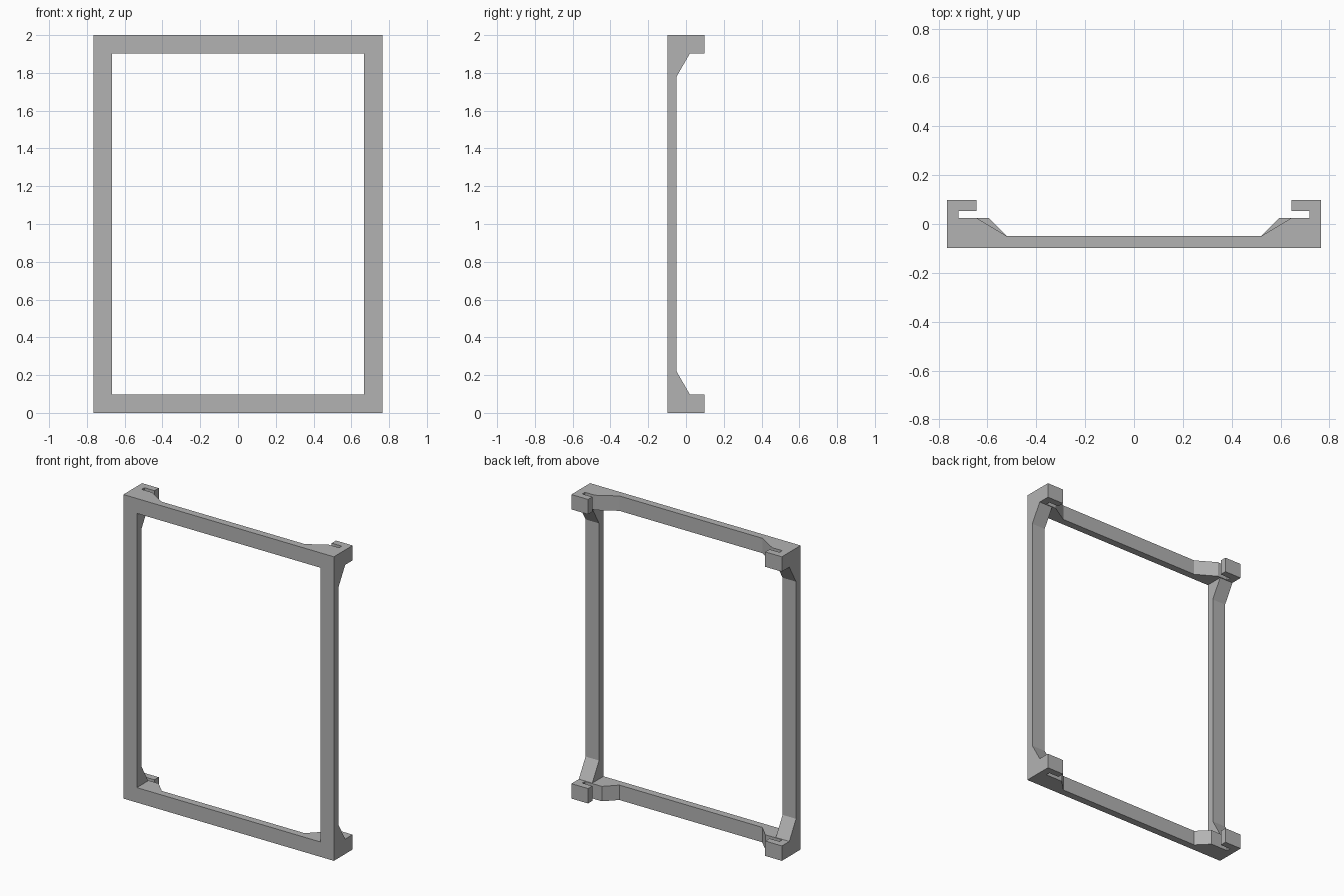
import bpy, bmesh, math
from mathutils import Vector

cube = bpy.data.objects.get("Cube")
if cube:
    bpy.data.objects.remove(cube, do_unlink=True)

HALF_W, HEIGHT, BAR = 0.766, 2.0, 0.098
FRONT, BACK, BAR_BACK = -0.0975, 0.0975, -0.05
SLOT_FRONT, SLOT_BACK = 0.025, 0.053
SLOT_X, HOOK_X, BEND_X = 0.718, 0.645, 0.52

grey = bpy.data.materials.new("Plain grey")
grey.use_nodes = True
colour = (0.45, 0.45, 0.45, 1)
grey.diffuse_color = colour
grey.node_tree.nodes["Principled BSDF"].inputs["Base Color"].default_value = colour


def prism(name, points, offset):
    """Extrude a closed outline of 3D points along an offset."""
    bm = bmesh.new()
    face = bm.faces.new([bm.verts.new(p) for p in points])
    new = bmesh.ops.extrude_face_region(bm, geom=[face])["geom"]
    moved = [v for v in new if isinstance(v, bmesh.types.BMVert)]
    bmesh.ops.translate(bm, verts=moved, vec=Vector(offset))
    bmesh.ops.recalc_face_normals(bm, faces=bm.faces)
    mesh = bpy.data.meshes.new(name)
    bm.to_mesh(mesh)
    bm.free()
    mesh.materials.append(grey)
    obj = bpy.data.objects.new(name, mesh)
    bpy.context.collection.objects.link(obj)
    return obj


def rail(name, z, ledge_x):
    """Horizontal bar with a slotted hook at both ends."""
    half = [(HALF_W, FRONT), (HALF_W, BACK), (HOOK_X, BACK),
            (HOOK_X, SLOT_BACK), (SLOT_X, SLOT_BACK), (SLOT_X, SLOT_FRONT),
            (ledge_x, SLOT_FRONT), (BEND_X, BAR_BACK)]
    outline = half + [(-x, y) for x, y in reversed(half)]
    return prism(name, [(x, y, z) for x, y in outline], (0, 0, BAR))


def post(name, x):
    """Upright bar that thickens towards the hooks."""
    half = [(FRONT, BAR), (0.02, BAR), (BAR_BACK, 0.22)]
    outline = half + [(y, HEIGHT - z) for y, z in reversed(half)]
    return prism(name, [(x, y, z) for y, z in outline], (BAR, 0, 0))


# The lower rail has a wider ledge beside its hooks
frame = rail("hooked_frame", 0, 0.595)
parts = [rail("top_rail", HEIGHT - BAR, HOOK_X),
         post("left_post", HALF_W - BAR),
         post("right_post", -HALF_W)]

# Weld the four bars into one solid
for part in parts:
    weld = frame.modifiers.new("Weld " + part.name, "BOOLEAN")
    weld.operation = "UNION"
    weld.solver = "EXACT"
    weld.object = part
bpy.context.view_layer.objects.active = frame
frame.select_set(True)
for modifier in list(frame.modifiers):
    bpy.ops.object.modifier_apply(modifier=modifier.name)
for part in parts:
    bpy.data.objects.remove(part, do_unlink=True)
